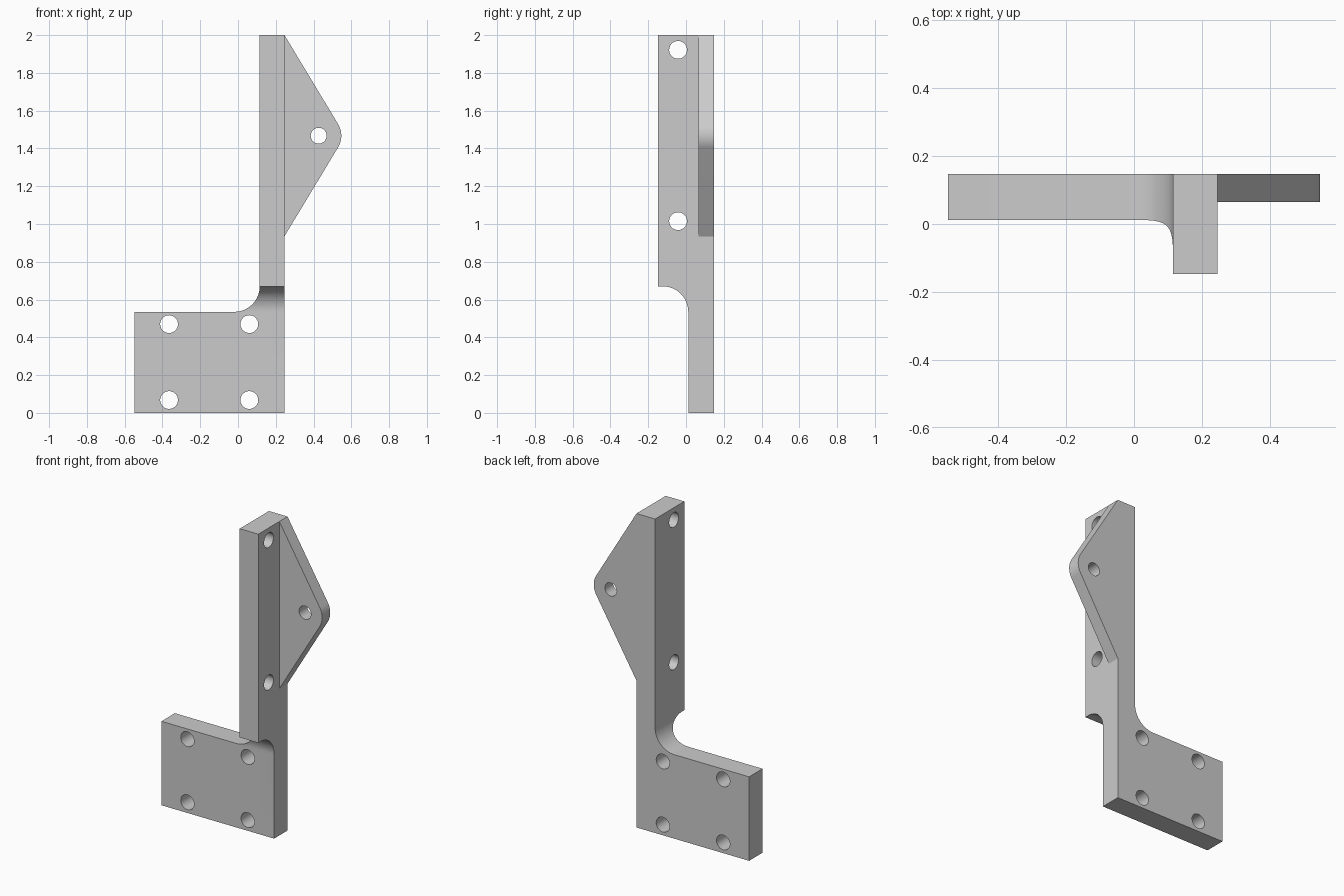
import bpy
import bmesh
from math import sin, cos, radians, asin, degrees
from mathutils import Vector

cube = bpy.data.objects.get("Cube")
if cube:
    bpy.data.objects.remove(cube, do_unlink=True)

# Main dimensions
LEFT, RIGHT, POST = -0.548, 0.246, 0.115   # plate end, shared flat side, post side
FRONT, BACK = -0.147, 0.147
PLATE_FRONT, FIN_FRONT = 0.012, 0.065
PLATE_TOP, TOP, FIN_BOTTOM = 0.535, 2.0, 0.935
FILLET = 0.135
EYE_X, EYE_R, NOSE_R = 0.427, 0.042, 0.12
EYE_Z = (TOP + FIN_BOTTOM) / 2

metal = bpy.data.materials.new("plain grey")
metal.use_nodes = True
grey = (0.6, 0.6, 0.6, 1)
metal.diffuse_color = grey
metal.node_tree.nodes["Principled BSDF"].inputs["Base Color"].default_value = grey


def arc(cx, cy, r, start, end, steps=16):
    angles = [radians(start + (end - start) * i / steps) for i in range(steps + 1)]
    return [(cx + r * cos(a), cy + r * sin(a)) for a in angles]


def prism(name, outline, axis, lo, hi):
    """Extrude an outline along x (outline in y, z) or along y (outline in x, z)."""
    def place(p, d):
        return (d, p[0], p[1]) if axis == "x" else (p[0], d, p[1])
    bm = bmesh.new()
    face = bm.faces.new([bm.verts.new(place(p, lo)) for p in outline])
    grown = bmesh.ops.extrude_face_region(bm, geom=[face])
    moved = [v for v in grown["geom"] if isinstance(v, bmesh.types.BMVert)]
    step = Vector(place((0, 0), hi - lo))
    bmesh.ops.translate(bm, verts=moved, vec=step)
    bmesh.ops.recalc_face_normals(bm, faces=bm.faces)
    mesh = bpy.data.meshes.new(name)
    bm.to_mesh(mesh)
    bm.free()
    mesh.materials.append(metal)
    obj = bpy.data.objects.new(name, mesh)
    bpy.context.collection.objects.link(obj)
    return obj


def cut(target, cutter):
    cutter.hide_render = True
    mod = target.modifiers.new("cut", "BOOLEAN")
    mod.operation, mod.solver, mod.object = "DIFFERENCE", "EXACT", cutter
    bpy.context.view_layer.objects.active = target
    bpy.ops.object.modifier_apply(modifier=mod.name)
    bpy.data.objects.remove(cutter, do_unlink=True)


def drill(target, u, z, r, axis):
    hole = arc(u, z, r, 0, 360, 48)[:-1]
    cut(target, prism("hole_cutter", hole, axis, -1, 1))


# Full silhouette: mounting plate, filleted post and round-nosed fin
half = TOP - EYE_Z
reach = Vector((EYE_X - RIGHT, half)).length
tilt = degrees(asin(half / reach) - asin((half ** 2 + (EYE_X - RIGHT) ** 2 - NOSE_R ** 2) ** 0.5 / reach))
tilt = abs(tilt)
# Tangent direction from the nose circle to the corner of the fin
corner = 180 - degrees(asin(half / reach))
tangent = corner - degrees(asin((reach ** 2 - NOSE_R ** 2) ** 0.5 / reach))
outline = [(LEFT, 0), (RIGHT, 0), (RIGHT, FIN_BOTTOM)]
outline += arc(EYE_X, EYE_Z, NOSE_R, -tangent, tangent)
outline += [(RIGHT, TOP), (POST, TOP)]
outline += arc(POST - FILLET, PLATE_TOP + FILLET, FILLET, 0, -90)
outline += [(LEFT, PLATE_TOP)]
bracket = prism("bracket", outline, "y", FRONT, BACK)

# Hollow in front of the plate, with a rounded upper inner corner
under = [(-0.4, -0.2), (PLATE_FRONT, -0.2)]
under += arc(PLATE_FRONT - FILLET, PLATE_TOP, FILLET, 0, 90)
under += [(-0.4, PLATE_TOP + FILLET)]
cut(bracket, prism("underside_cutter", under, "x", -1, 1))

# Thin the fin down to a rear web
block = [(-0.4, 0.8), (FIN_FRONT, 0.8), (FIN_FRONT, 2.2), (-0.4, 2.2)]
cut(bracket, prism("fin_cutter", block, "x", RIGHT, 1))

# Bolt holes
for x in (-0.365, 0.06):
    for z in (0.068, 0.47):
        drill(bracket, x, z, 0.047, "y")
for z in (1.015, 1.922):
    drill(bracket, -0.042, z, 0.047, "x")
drill(bracket, EYE_X, EYE_Z, EYE_R, "y")

# Smooth the fillets and bores, keep machined edges sharp
bpy.ops.object.select_all(action="DESELECT")
bracket.select_set(True)
bpy.context.view_layer.objects.active = bracket
bpy.ops.object.shade_smooth_by_angle(angle=radians(25))
